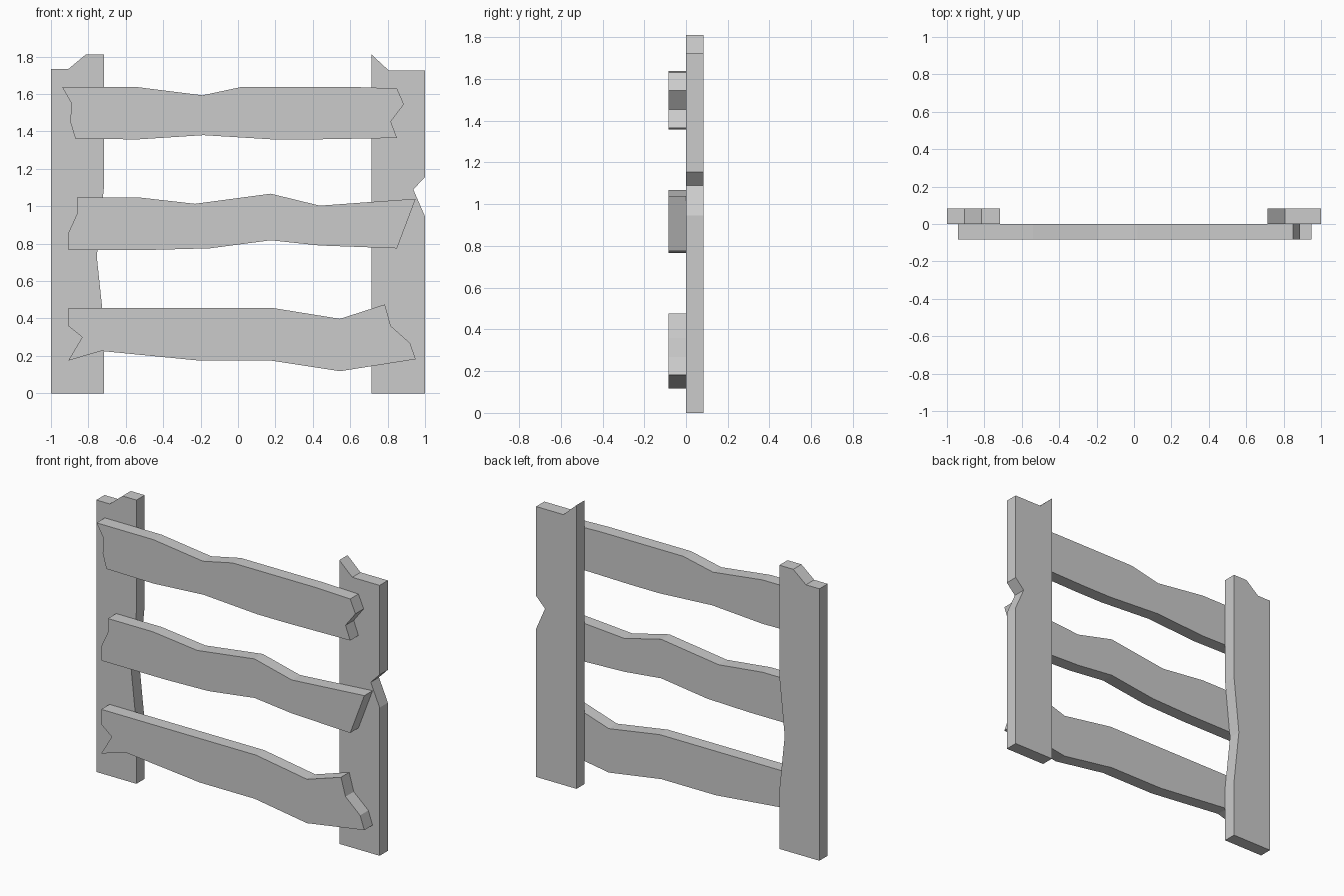
import bpy, bmesh

THICK = 0.083


def plank(name, outline, y_front):
    """Flat board cut from an (x, z) outline and extruded towards +y."""
    bm = bmesh.new()
    face = bm.faces.new([bm.verts.new((x, y_front, z)) for x, z in outline])
    ext = bmesh.ops.extrude_face_region(bm, geom=[face], use_keep_orig=True)
    moved = [g for g in ext["geom"] if isinstance(g, bmesh.types.BMVert)]
    bmesh.ops.translate(bm, verts=moved, vec=(0, THICK, 0))
    bmesh.ops.recalc_face_normals(bm, faces=bm.faces)
    mesh = bpy.data.meshes.new(name)
    bm.to_mesh(mesh)
    bm.free()
    obj = bpy.data.objects.new(name, mesh)
    bpy.context.collection.objects.link(obj)
    return obj


# Upright posts with chipped tops and worn edges, behind the rails
plank("left_post", [
    (-1, 0), (-.717, 0), (-.717, .37), (-.755, .73), (-.717, 1.1),
    (-.717, 1.81), (-.815, 1.81), (-.905, 1.735), (-1, 1.735)], 0)
plank("right_post", [
    (.715, 0), (1, 0), (1, .945), (.937, 1.09), (1, 1.155),
    (1, 1.725), (.807, 1.725), (.715, 1.81)], 0)

# Broken horizontal rails across the front
plank("top_rail", [
    (-.94, 1.637), (-.54, 1.637), (-.19, 1.593), (.02, 1.638), (.6, 1.638),
    (.85, 1.63), (.887, 1.545), (.817, 1.453), (.85, 1.365), (.39, 1.357),
    (.19, 1.357), (-.185, 1.38), (-.54, 1.357), (-.87, 1.362),
    (-.897, 1.453), (-.89, 1.55)], -THICK)
plank("middle_rail", [
    (-.86, 1.048), (-.54, 1.048), (-.23, 1.013), (.175, 1.067), (.437, 1.003),
    (.95, 1.04), (.85, .775), (.437, .79), (.175, .818), (-.15, .775),
    (-.45, .767), (-.907, .767), (-.907, .858), (-.86, .96)], -THICK)
plank("bottom_rail", [
    (-.907, .456), (.185, .456), (.545, .398), (.785, .475), (.817, .36),
    (.92, .268), (.95, .182), (.545, .118), (.175, .175), (-.21, .175),
    (-.73, .226), (-.907, .175), (-.833, .3), (-.907, .36)], -THICK)
